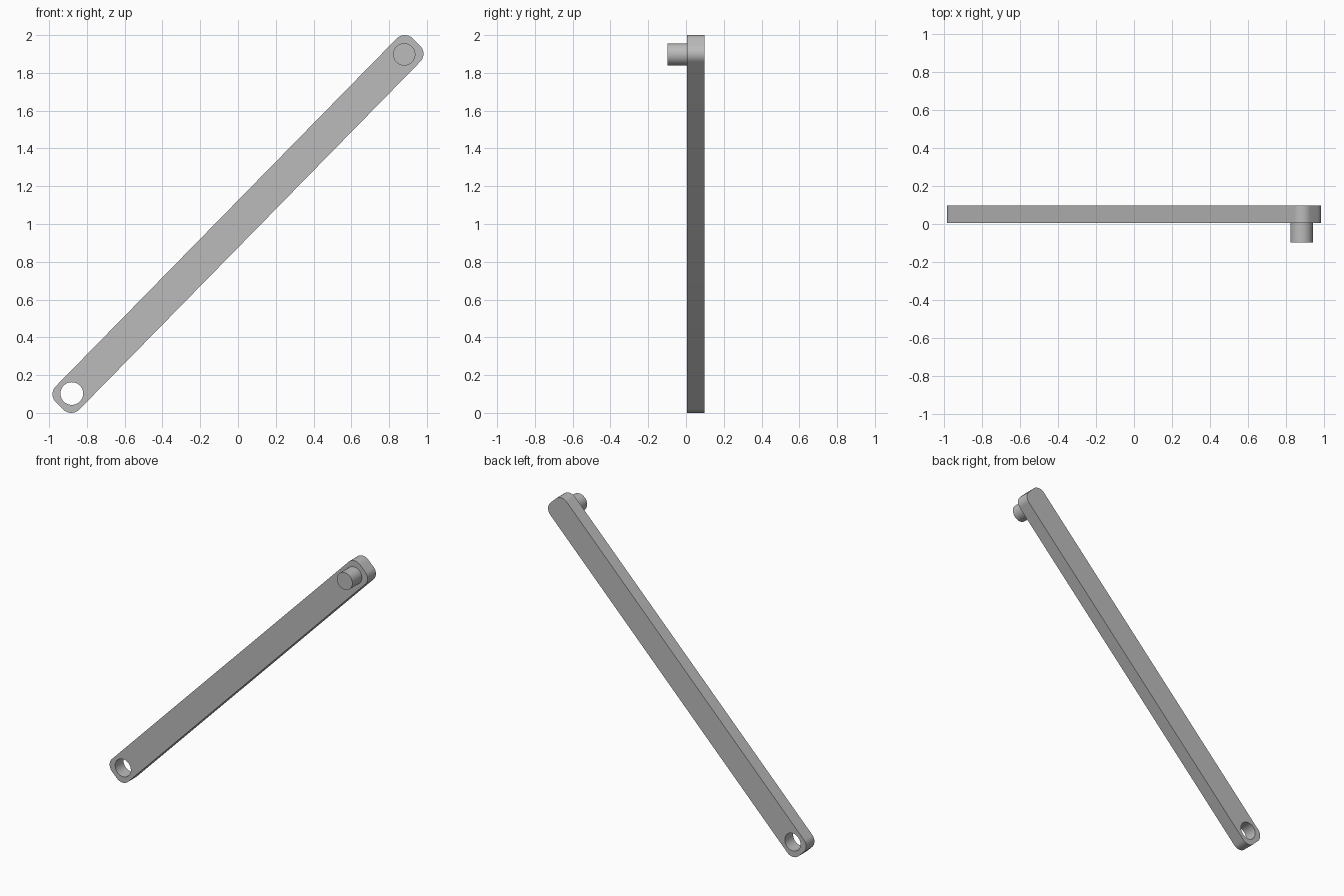
import bpy, bmesh
from math import sin, cos, pi, radians
from mathutils import Matrix

cube = bpy.data.objects.get("Cube")
if cube:
    bpy.data.objects.remove(cube, do_unlink=True)

HALF_LEN, HALF_WIDTH, CORNER = 1.349, 0.0875, 0.06
FRONT, BACK, PIN_END = 0.006, 0.097, -0.097
PIVOT, PIN_R = 1.257, 0.059

grey = bpy.data.materials.new("Grey")
grey.use_nodes = True
COLOR = (0.5, 0.5, 0.5, 1)
grey.diffuse_color = COLOR
grey.node_tree.nodes["Principled BSDF"].inputs["Base Color"].default_value = COLOR

# Local frame: bar runs along x, then tilts and lifts into place
PLACE = Matrix.Translation((0, 0, 1)) @ Matrix.Rotation(radians(-45.57), 4, 'Y')


def extrude_outline(name, points, y0, y1):
    """Prism from an outline in the xz plane, running from y0 to y1."""
    bm = bmesh.new()
    face = bm.faces.new([bm.verts.new((x, y0, z)) for x, z in points])
    new = bmesh.ops.extrude_face_region(bm, geom=[face])["geom"]
    bmesh.ops.translate(bm, vec=(0, y1 - y0, 0),
                        verts=[v for v in new if isinstance(v, bmesh.types.BMVert)])
    bmesh.ops.recalc_face_normals(bm, faces=bm.faces)
    mesh = bpy.data.meshes.new(name)
    bm.to_mesh(mesh)
    bm.free()
    mesh.materials.append(grey)
    obj = bpy.data.objects.new(name, mesh)
    bpy.context.collection.objects.link(obj)
    obj.matrix_world = PLACE
    return obj


def arc(cx, cz, r, start, sweep, steps):
    return [(cx + r * cos(start + sweep * i / steps),
             cz + r * sin(start + sweep * i / steps)) for i in range(steps + 1)]


def circle(cx, r):
    return arc(cx, 0, r, 0, 2 * pi, 48)[:-1]


# Flat bar with rounded corners
outline = []
for k, (sx, sz) in enumerate([(1, 1), (-1, 1), (-1, -1), (1, -1)]):
    outline += arc(sx * (HALF_LEN - CORNER), sz * (HALF_WIDTH - CORNER),
                   CORNER, k * pi / 2, pi / 2, 12)
bar = extrude_outline("link_bar", outline, FRONT, BACK)

# Pivot hole through the lower end
cutter = extrude_outline("hole_cutter", circle(-PIVOT, PIN_R + 0.001), -0.1, 0.2)
cutter.hide_render = True
cutter.hide_viewport = True
cut = bar.modifiers.new("pivot_hole", 'BOOLEAN')
cut.operation = 'DIFFERENCE'
cut.solver = 'EXACT'
cut.object = cutter
bpy.context.view_layer.update()
bpy.context.view_layer.objects.active = bar
bpy.ops.object.modifier_apply(modifier=cut.name)
bpy.data.objects.remove(cutter, do_unlink=True)

# Pin standing out from the upper end
pin = extrude_outline("pivot_pin", circle(PIVOT, PIN_R), PIN_END, FRONT + 0.01)

# Smooth round sides, keep rims sharp
bpy.ops.object.select_all(action='DESELECT')
for obj in (bar, pin):
    obj.select_set(True)
bpy.context.view_layer.objects.active = bar
bpy.ops.object.shade_smooth_by_angle(angle=radians(30))
